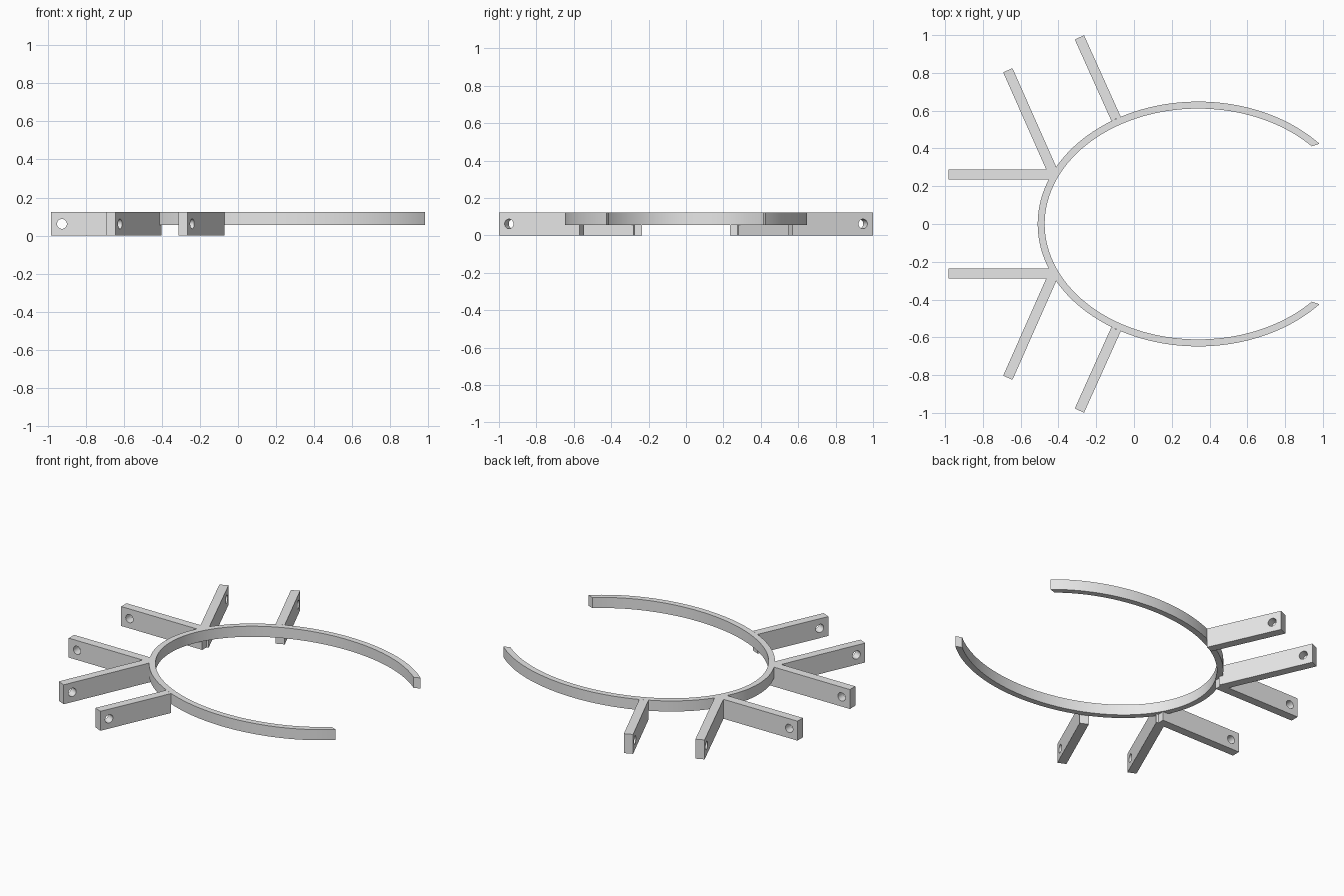
import bpy, bmesh
from math import sin, cos, pi, radians
from mathutils import Matrix, Vector

if "Cube" in bpy.data.objects:
    bpy.data.objects.remove(bpy.data.objects["Cube"])

HEIGHT = 0.123
RING_BOTTOM = 0.056
BAR_THICKNESS = 0.054
HOLE_RADIUS = 0.026

grey = bpy.data.materials.new("light grey")
grey.use_nodes = True
grey.diffuse_color = (0.8, 0.8, 0.8, 1)
grey.node_tree.nodes["Principled BSDF"].inputs["Base Color"].default_value = (0.8, 0.8, 0.8, 1)


def select_only(obj):
    bpy.ops.object.select_all(action="DESELECT")
    obj.select_set(True)
    bpy.context.view_layer.objects.active = obj


def finish(obj):
    select_only(obj)
    bpy.ops.object.shade_smooth_by_angle(angle=radians(30))


# Open elliptical ring: a rectangular section swept around the ellipse
def make_ring(centre_x, outer, inner, outer_start, inner_start, steps=96):
    bm = bmesh.new()
    sections = []
    for i in range(steps + 1):
        f = i / steps
        section = []
        for (a, b), start, z in ((outer, outer_start, RING_BOTTOM), (outer, outer_start, HEIGHT),
                                 (inner, inner_start, HEIGHT), (inner, inner_start, RING_BOTTOM)):
            t = radians(start + (360 - 2 * start) * f)
            section.append(bm.verts.new((centre_x + a * cos(t), b * sin(t), z)))
        sections.append(section)
    for p, q in zip(sections, sections[1:]):
        for k in range(4):
            n = (k + 1) % 4
            bm.faces.new((p[k], p[n], q[n], q[k]))
    bm.faces.new(sections[0])
    bm.faces.new(sections[-1])
    bmesh.ops.recalc_face_normals(bm, faces=bm.faces)
    mesh = bpy.data.meshes.new("ring")
    bm.to_mesh(mesh)
    bm.free()
    mesh.materials.append(grey)
    ring = bpy.data.objects.new("ring", mesh)
    bpy.context.collection.objects.link(ring)
    finish(ring)


# Upright bar with a round hole near its outer end
def make_bar(name, root, tip):
    root, tip = Vector((*root, 0)), Vector((*tip, 0))
    along = (tip - root).normalized()
    length = (tip - root).length
    curve = bpy.data.curves.new(name, "CURVE")
    curve.dimensions = "2D"
    curve.fill_mode = "BOTH"
    curve.extrude = BAR_THICKNESS / 2
    outline = [(0, 0), (length, 0), (length, HEIGHT), (0, HEIGHT)]
    hole = [(length - 0.058 + HOLE_RADIUS * cos(2 * pi * i / 32),
             HEIGHT / 2 + HOLE_RADIUS * sin(2 * pi * i / 32)) for i in range(32)]
    for points in (outline, hole):
        spline = curve.splines.new("POLY")
        spline.points.add(len(points) - 1)
        for point, (x, y) in zip(spline.points, points):
            point.co = (x, y, 0, 1)
        spline.use_cyclic_u = True
    curve.materials.append(grey)
    bar = bpy.data.objects.new(name, curve)
    bpy.context.collection.objects.link(bar)
    up = Vector((0, 0, 1))
    axes = Matrix((along, up, along.cross(up))).transposed().to_4x4()
    bar.matrix_world = Matrix.Translation(root) @ axes
    select_only(bar)
    bpy.ops.object.convert(target="MESH")
    bar = bpy.context.object
    bm = bmesh.new()
    bm.from_mesh(bar.data)
    bmesh.ops.remove_doubles(bm, verts=bm.verts, dist=0.0001)
    bmesh.ops.recalc_face_normals(bm, faces=bm.faces)
    bm.to_mesh(bar.data)
    bm.free()
    finish(bar)


make_ring(0.34, (0.85, 0.648), (0.813, 0.611), 41, 42.3)

# Three bars on each side, mirrored front to back
BARS = {
    "straight_bar": ((-0.415, 0.262), (-0.983, 0.262)),
    "long_angled_bar": ((-0.427, 0.27), (-0.668, 0.814)),
    "short_angled_bar": ((-0.095, 0.557), (-0.289, 0.988)),
}
for side, s in (("back", 1), ("front", -1)):
    for name, (root, tip) in BARS.items():
        make_bar(side + "_" + name, (root[0], s * root[1]), (tip[0], s * tip[1]))
